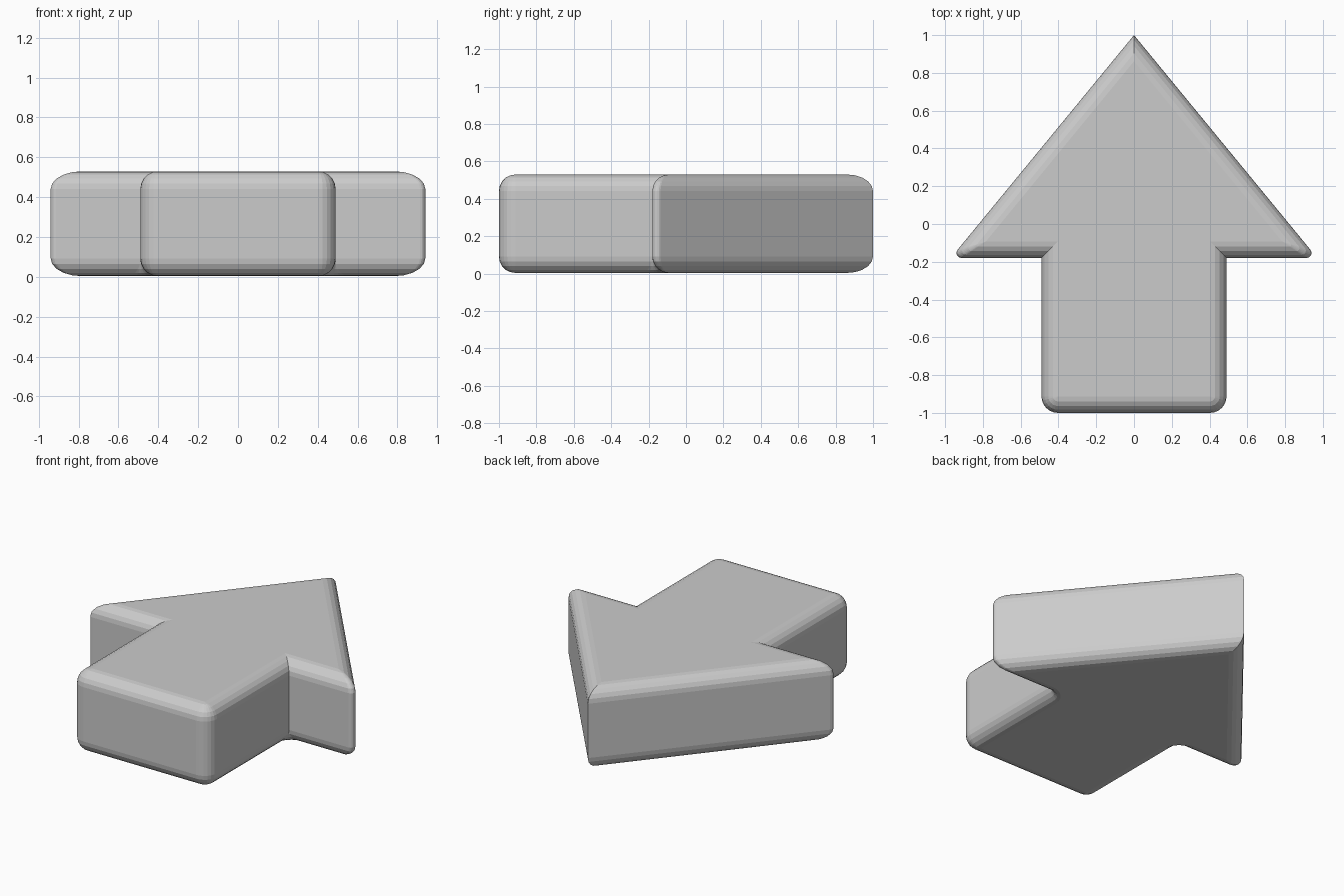
import bpy, bmesh, math
from mathutils import Vector

if "Cube" in bpy.data.objects:
    bpy.data.objects.remove(bpy.data.objects["Cube"])

BEVEL, Z0, Z1, STEPS, ARC = 0.088, 0.004, 0.53, 5, 6

# Arrow outline, counter-clockwise: x, y, kind of corner
OUTLINE = [(0, 1, 'tip'), (-0.97, -0.18, 'barb'), (-0.49, -0.18, 'notch'),
           (-0.49, -1, 'stem'), (0.49, -1, 'stem'),
           (0.49, -0.18, 'notch'), (0.97, -0.18, 'barb')]


def inset_outline(t):
    """Outline corners moved inward by t, keeping edges parallel."""
    pts = [Vector(p[:2]) for p in OUTLINE]
    n, out = len(pts), []
    for i, p in enumerate(pts):
        a = (p - pts[i - 1]).normalized()
        b = (pts[(i + 1) % n] - p).normalized()
        na, nb = Vector((-a.y, a.x)), Vector((-b.y, b.x))
        out.append(p + (na + nb) * (t / (1 + na.dot(nb))))
    return out


def rounded_loop(t, bottom):
    """Inset outline with each corner replaced by an arc."""
    pts = inset_outline(t)
    shrink = 1 - t / BEVEL
    radius = {'tip': 0.0, 'barb': 0.027 * shrink, 'stem': BEVEL * shrink,
              'notch': 1.7 * t if bottom else 0.0}
    n, loop = len(pts), []
    for i, p in enumerate(pts):
        r = radius[OUTLINE[i][2]]
        u = (pts[i - 1] - p).normalized()
        v = (pts[(i + 1) % n] - p).normalized()
        half = u.angle(v) / 2
        c = p + (u + v).normalized() * (r / math.sin(half))
        s = p + u * (r / math.tan(half)) - c
        e = p + v * (r / math.tan(half)) - c
        sweep = math.pi - 2 * half
        for k in range(ARC + 1):
            f = k / ARC
            w = (s * math.sin((1 - f) * sweep) + e * math.sin(f * sweep)) / math.sin(sweep)
            loop.append(c + w)
    return loop


# Stack rounded loops from bottom to top
bm = bmesh.new()
angles = [math.pi / 2 * k / STEPS for k in range(STEPS + 1)]
layers = [(BEVEL * (1 - math.sin(a)), Z0 + BEVEL * (1 - math.cos(a)), True) for a in angles]
layers += [(BEVEL * (1 - math.cos(a)), Z1 - BEVEL * (1 - math.sin(a)), False) for a in angles]
rings = [[bm.verts.new((p.x, p.y, z)) for p in rounded_loop(max(t, 0), low)]
         for t, z, low in layers]
for lo, hi in zip(rings, rings[1:]):
    n = len(lo)
    for i in range(n):
        j = (i + 1) % n
        bm.faces.new((lo[i], lo[j], hi[j], hi[i]))

# Flat caps, then clean up the collapsed arcs
bm.faces.new(rings[-1])
bm.faces.new(rings[0][::-1])
bmesh.ops.remove_doubles(bm, verts=bm.verts[:], dist=1e-5)
bmesh.ops.recalc_face_normals(bm, faces=bm.faces[:])
mesh = bpy.data.meshes.new("arrow_block")
bm.to_mesh(mesh)
bm.free()
arrow = bpy.data.objects.new("arrow_block", mesh)
bpy.context.collection.objects.link(arrow)
